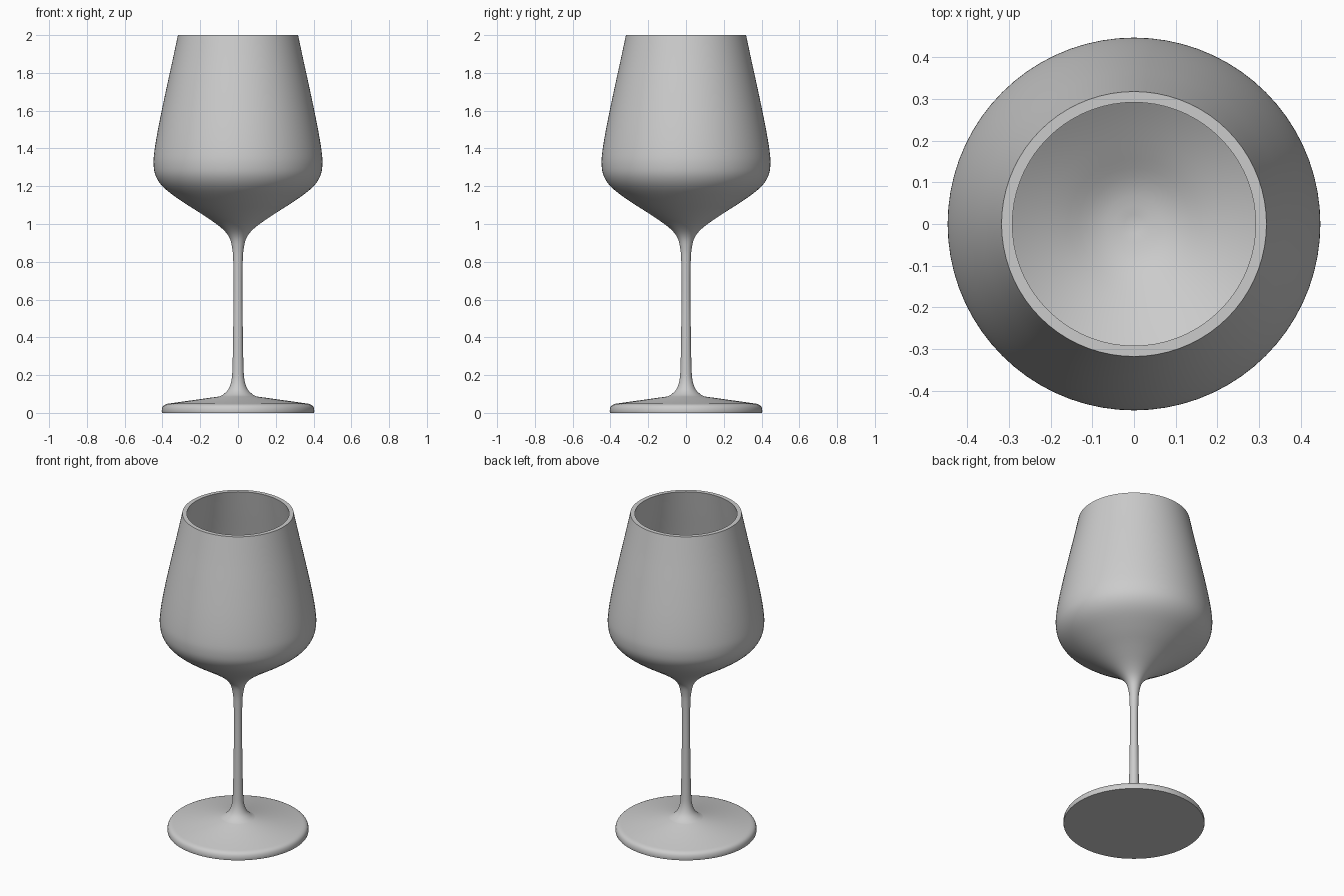
import bpy, bmesh, math
from mathutils import Vector

if "Cube" in bpy.data.objects:
    bpy.data.objects.remove(bpy.data.objects["Cube"])

SIDES = 72


def smooth_curve(pts, steps=4):
    """Catmull-Rom curve through (radius, height) points."""
    p = [Vector(q) for q in pts]
    p = [p[0] * 2 - p[1]] + p + [p[-1] * 2 - p[-2]]
    out = []
    for a, b, c, d in zip(p, p[1:], p[2:], p[3:]):
        for i in range(steps):
            t = i / steps
            out.append(0.5 * (2 * b + (c - a) * t + (2 * a - 5 * b + 4 * c - d) * t**2
                              + (3 * b - a - 3 * c + d) * t**3))
    return out + [p[-2]]


def lathe(name, profile):
    bm = bmesh.new()
    verts = [bm.verts.new((max(r, 0), 0, z)) for r, z in profile]
    edges = [bm.edges.new(pair) for pair in zip(verts, verts[1:])]
    bmesh.ops.spin(bm, geom=verts + edges, cent=(0, 0, 0), axis=(0, 0, 1),
                   angle=math.tau, steps=SIDES, use_duplicate=False)
    bmesh.ops.remove_doubles(bm, verts=bm.verts, dist=0.0002)
    bmesh.ops.recalc_face_normals(bm, faces=bm.faces)
    me = bpy.data.meshes.new(name)
    bm.to_mesh(me)
    bm.free()
    ob = bpy.data.objects.new(name, me)
    bpy.context.collection.objects.link(ob)
    bpy.context.view_layer.objects.active = ob
    ob.select_set(True)
    bpy.ops.object.shade_smooth_by_angle(angle=math.radians(35))
    ob.select_set(False)
    return ob


# Foot: flat underside, rounded edge, shallow cone on top
foot = [Vector((0, 0)), Vector((0.402, 0))]
foot += smooth_curve([(0.404, 0.008), (0.401, 0.028), (0.39, 0.042), (0.37, 0.049)], 2)

# Stem flaring into the outside of the bowl
outer = smooth_curve([
    (0.098, 0.087), (0.075, 0.1), (0.05, 0.127), (0.034, 0.175), (0.029, 0.25),
    (0.026, 0.4), (0.023, 0.65), (0.025, 0.8), (0.031, 0.875), (0.049, 0.935),
    (0.1, 0.989), (0.2, 1.058), (0.3, 1.122), (0.39, 1.19), (0.434, 1.25),
    (0.447, 1.315), (0.442, 1.39), (0.42, 1.52), (0.385, 1.69), (0.35, 1.85),
    (0.318, 2.0)])

# Inside of the bowl, from the flat rim down to the rounded floor
inner = smooth_curve([
    (0.292, 2.0), (0.324, 1.85), (0.359, 1.69), (0.394, 1.52), (0.416, 1.39),
    (0.42, 1.32), (0.408, 1.262), (0.372, 1.21), (0.28, 1.141), (0.18, 1.078),
    (0.09, 1.028), (0, 1.01)])

lathe("wine_glass", foot + outer + inner)
